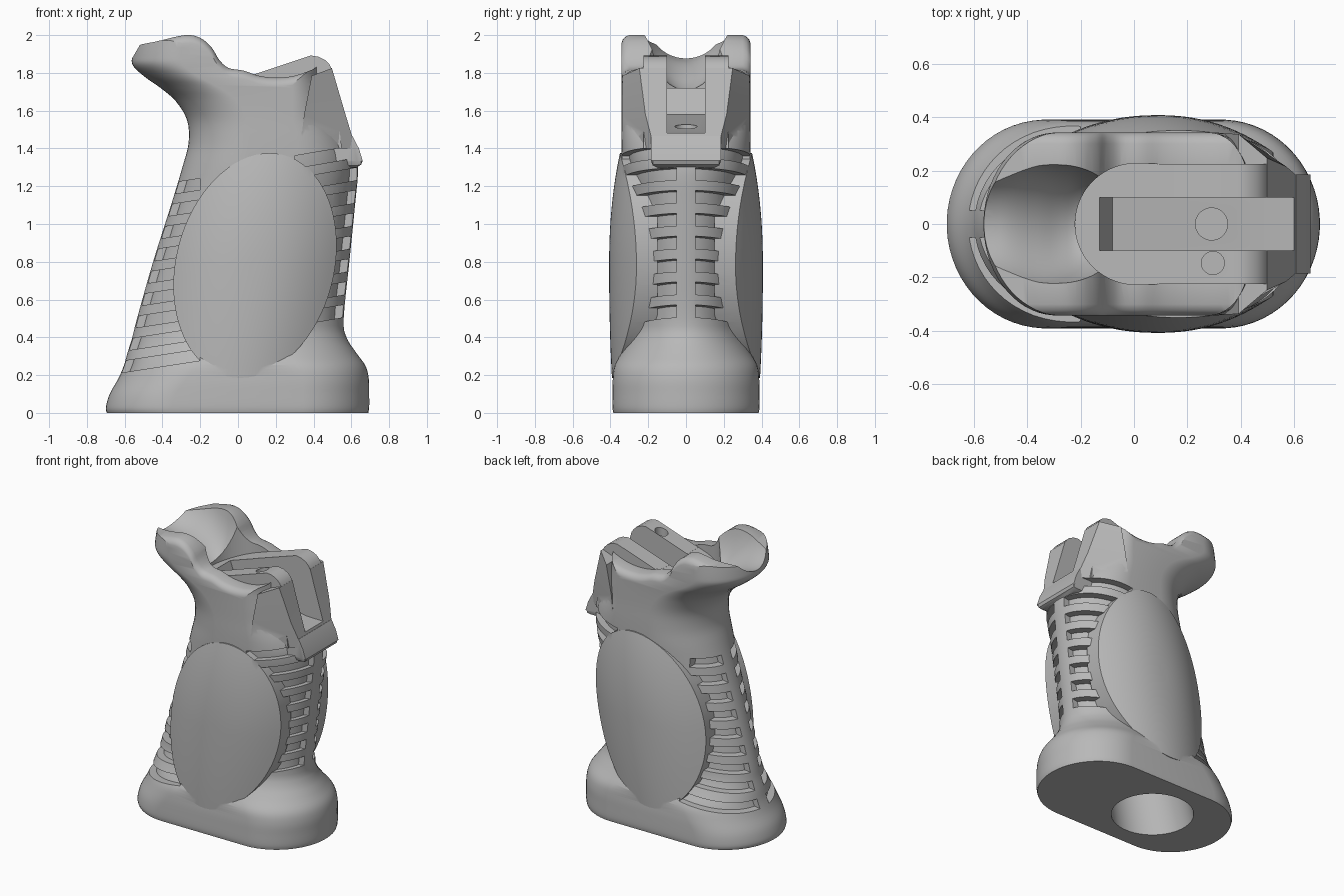
import bpy, bmesh
from math import sin, cos, pi, radians

if "Cube" in bpy.data.objects:
    bpy.data.objects.remove(bpy.data.objects["Cube"], do_unlink=True)

COLOUR = (0.48, 0.48, 0.48, 1)
grey = bpy.data.materials.new("matte grey")
grey.use_nodes = True
grey.diffuse_color = COLOUR
grey.node_tree.nodes["Principled BSDF"].inputs["Base Color"].default_value = COLOUR


def loft(name, rings):
    """Closed solid skinned through rings of equal length."""
    bm = bmesh.new()
    loops = [[bm.verts.new(p) for p in ring] for ring in rings]
    n = len(loops[0])
    for a, b in zip(loops, loops[1:]):
        for i in range(n):
            j = (i + 1) % n
            bm.faces.new((a[i], a[j], b[j], b[i]))
    bm.faces.new(loops[0][::-1])
    bm.faces.new(loops[-1])
    if bm.calc_volume(signed=True) < 0:
        bmesh.ops.reverse_faces(bm, faces=bm.faces)
    mesh = bpy.data.meshes.new(name)
    bm.to_mesh(mesh)
    bm.free()
    mesh.materials.append(grey)
    ob = bpy.data.objects.new(name, mesh)
    bpy.context.collection.objects.link(ob)
    return ob


def prism(name, pts, y0, y1):
    """Extrude an x-z outline along y."""
    return loft(name, [[(x, y, z) for x, z in pts] for y in (y0, y1)])


def tube(name, start, end, r0, r1):
    """Round bore between two points, with level ends."""
    return loft(name, [[(c[0] + r * cos(t * pi / 24), c[1] + r * sin(t * pi / 24), c[2])
                        for t in range(48)] for c, r in ((start, r0), (end, r1))])


def combine(target, tool, op="DIFFERENCE"):
    mod = target.modifiers.new("join", "BOOLEAN")
    mod.operation, mod.solver, mod.object = op, "MANIFOLD", tool
    bpy.context.view_layer.objects.active = target
    bpy.ops.object.modifier_apply(modifier=mod.name)
    bpy.data.objects.remove(tool, do_unlink=True)


def smooth_rows(rows, steps):
    """Catmull-Rom interpolation through rows of numbers."""
    out = []
    for i in range(len(rows) - 1):
        quad = [rows[max(0, min(len(rows) - 1, i + k))] for k in (-1, 0, 1, 2)]
        for s in range(steps):
            t = s / steps
            out.append([b + t / 2 * (c - a + t * (2*a - 5*b + 4*c - d + t * (3*b - a - 3*c + d)))
                        for a, b, c, d in zip(*quad)])
    return out + [list(rows[-1])]


def section(z, back, front, half, back_len, front_len, inset=0):
    """Level outline with elliptical ends."""
    ring = []
    for i in range(64):
        t = (i + 0.5) * pi / 32
        c, s = cos(t), sin(t)
        x = front - inset - front_len * (1 - c) if c > 0 else back + inset + back_len * (1 + c)
        ring.append((x, (half - inset) * s, z))
    return ring


# Grip body: height, back, front, half width, back rounding, front rounding
ROWS = [
    (0, -.695, .69, .385, .37, .37), (.03, -.7, .695, .39, .37, .37),
    (.1, -.68, .695, .39, .37, .37), (.18, -.635, .693, .388, .38, .37),
    (.25, -.605, .675, .378, .4, .38), (.32, -.585, .625, .342, .42, .4),
    (.4, -.56, .575, .308, .43, .42), (.5, -.535, .56, .295, .44, .43),
    (.8, -.45, .59, .305, .44, .43), (1.1, -.355, .62, .322, .4, .4),
    (1.3, -.295, .635, .338, .36, .34), (1.43, -.262, .6, .342, .34, .3),
    (1.55, -.27, .53, .342, .34, .25), (1.65, -.33, .5, .342, .34, .22),
    (1.72, -.41, .48, .342, .33, .2), (1.78, -.495, .463, .342, .3, .18),
    (1.84, -.557, .45, .342, .28, .15), (1.9, -.558, .43, .342, .27, .14),
    (2.04, -.53, .4, .342, .27, .14)]
rows = smooth_rows(ROWS, 4)
grip = loft("grip", [section(*r) for r in rows])

# Grip grooves either side of a central rib, front and back
for side in (-1, 1):
    y0, y1 = sorted((side * .05, side * .6))
    for edge, inner, first, pitch, count, height, rise, drop in (
            (.8, .3, .55, .119, 8, .066, .03, -.055), (-.85, -.2, .237, .113, 9, .06, -.03, .07)):
        for k in range(count):
            z = first + k * pitch
            low, high = -height / 2, height / 2
            combine(grip, prism("groove", [(edge, z + rise + low), (inner, z + drop + low),
                                           (inner, z + drop + high), (edge, z + rise + high)], y0, y1))

# Inner core forms the groove floors
core = loft("core", [section(*r, inset=.04) for r in rows if .12 < r[0] < 1.5])
combine(grip, core, "UNION")

# Palm swells: shallow domes with a leaning egg outline, thinner at top and bottom
for side in (-1, 1):
    rings = []
    for k in range(16, 0, -1):
        r = k / 16
        ring = []
        for i in range(72):
            t = i * pi / 36
            s = sin(t)
            dz = .595 * s * r
            depth = .145 - s * s * (.088 if s > 0 else .13)
            ring.append((.09 + .425 * cos(t) * r + .13 * dz, side * (.407 - depth * r ** 2.2), .78 + dz))
        rings.append(ring)
    rings.insert(0, [(x, side * .15, z) for x, y, z in rings[0]])
    combine(grip, loft("palm_swell", rings), "UNION")

# Upper rim, rounded toward the outer sides
RIM = [(-.9, 1.9), (-.6, 1.905), (-.53, 1.945), (-.43, 1.967), (-.28, 2.0), (-.2, 1.985), (-.14, 1.935),
       (-.1, 1.87), (-.05, 1.826), (.03, 1.812), (.11, 1.785), (.2, 1.775), (.3, 1.785),
       (.4, 1.82), (.47, 1.85), (.9, 1.86)]
rim = smooth_rows(RIM, 4)
lips = [(.6, .3), (.344, .05), (.336, .026), (.322, .01), (.3, 0)]
lips = [(-y, d) for y, d in lips] + lips[::-1]
combine(grip, loft("rim_cutter", [[(x, y, z - d) for x, z in rim] + [(.9, y, 2.5), (-.9, y, 2.5)]
                                  for y, d in lips]))


# Sloped receiver bed and the scooped tang
def bed(x):
    return 1.763 + x / 3


plan = section(0, -.22, .9, .226, .226, .05)
combine(grip, loft("bed_cutter", [[(x, y, bed(x)) for x, y, z in plan], [(x, y, 2.6) for x, y, z in plan]]))
SCOOP = [(-.8, 1.93, .18), (-.56, 1.876, .2), (-.46, 1.85, .22), (-.36, 1.795, .235),
         (-.27, 1.735, .23), (-.2, 1.708, .22), (-.12, 1.735, .2)]
combine(grip, loft("scoop_cutter", [[(x, w * cos(t * pi / 24), 2.1 + (2.1 - low) * sin(t * pi / 24))
                                     for t in range(48)] for x, low, w in smooth_rows(SCOOP, 4)]))

# Front housing with tapering cheeks, raised bed and lower tab
combine(grip, loft("housing", [
    [(.33, -.337, 1.4), (.624, -.168, 1.4), (.624, .168, 1.4), (.33, .337, 1.4)],
    [(.35, -.338, 1.58), (.569, -.215, 1.58), (.569, .215, 1.58), (.35, .338, 1.58)],
    [(.39, -.337, 1.785), (.497, -.247, 1.825), (.497, .247, 1.825), (.39, .337, 1.785)]]), "UNION")
combine(grip, prism("raised_bed", [(.06, 1.4), (.55, 1.4), (.497, 1.82), (.484, 1.845), (.46, 1.869), (.425, 1.886),
                                   (.385, 1.892), (.06, bed(.06) + .001)], -.224, .224), "UNION")
TAB = [(.45, 1.465), (.606, 1.465), (.64, 1.4), (.66, 1.335), (.652, 1.315), (.63, 1.3), (.45, 1.3)]
combine(grip, loft("tab", [[(x, y, max(z, 1.3 + lift)) for x, z in TAB] for y, lift in (
    (-.185, .034), (-.176, .01), (-.155, 0), (.155, 0), (.176, .01), (.185, .034))]), "UNION")

# Central slot, two screw holes and the bore in the foot
combine(grip, prism("slot", [(-.13, 2.4), (-.13, 1.72), (-.08, 1.58), (.47, 1.485), (.95, 1.475), (.95, 2.4)], -.1, .1))
combine(grip, tube("bolt_hole", (.29, 0, 1.25), (.29, 0, 1.8), .06, .06))
combine(grip, tube("pin_hole", (.295, -.146, 1.5), (.295, -.146, 2.1), .043, .043))
combine(grip, tube("foot_bore", (-.18, 0, -.1), (.04, 0, .8), .27, .23))

# Finish
bpy.ops.object.select_all(action="DESELECT")
grip.select_set(True)
bpy.context.view_layer.objects.active = grip
bpy.ops.object.shade_smooth_by_angle(angle=radians(28))
